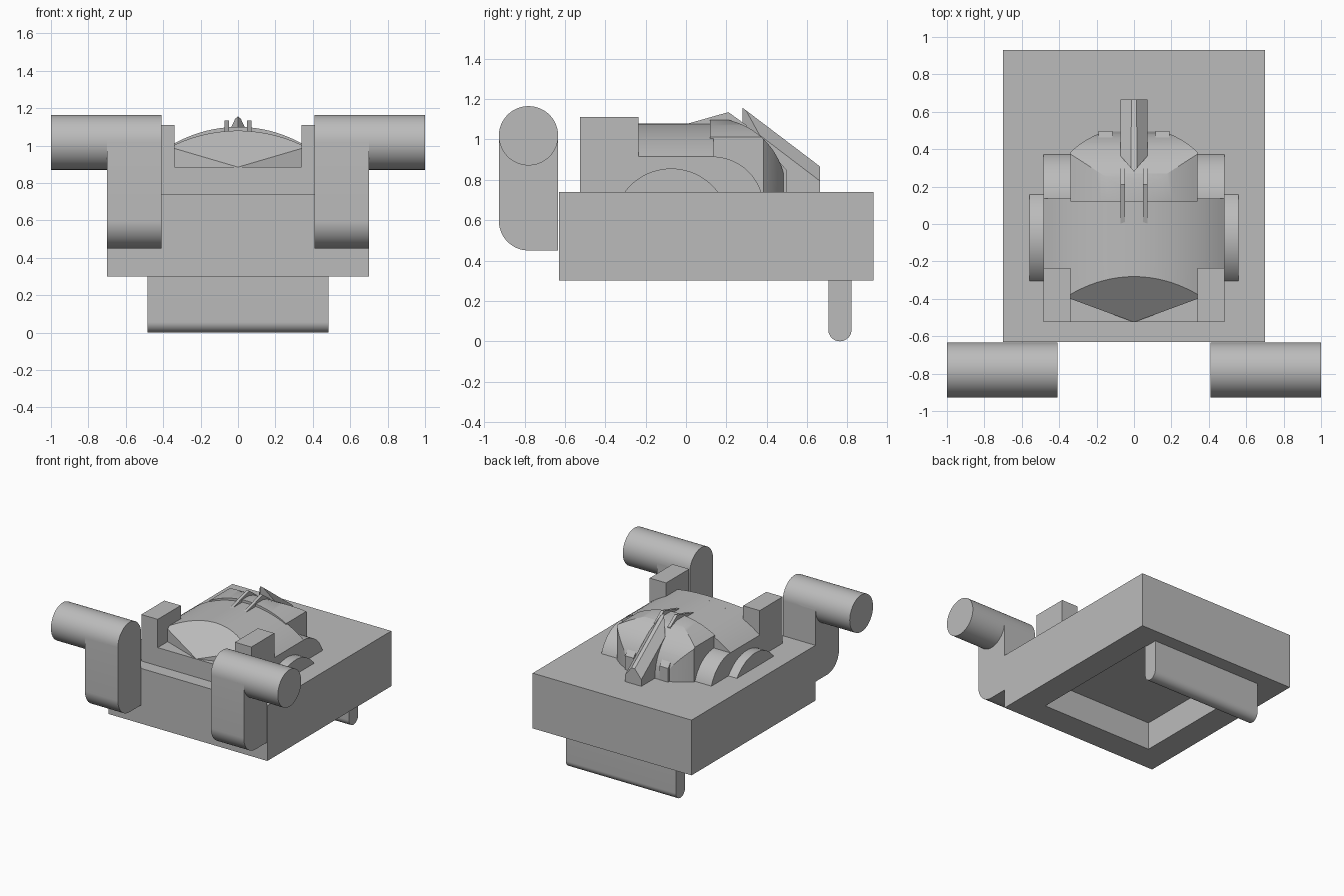
import bpy, bmesh
from math import sin, cos, radians, asin, degrees
from mathutils import Vector

if "Cube" in bpy.data.objects:
    bpy.data.objects.remove(bpy.data.objects["Cube"])

grey = bpy.data.materials.new("plain grey")
grey.use_nodes = True
grey.diffuse_color = (0.5, 0.5, 0.5, 1)
grey.node_tree.nodes["Principled BSDF"].inputs["Base Color"].default_value = (0.5, 0.5, 0.5, 1)


def arc(cu, cv, r, a0, a1, n=24):
    """Points on a circle arc, in degrees."""
    steps = [radians(a0 + (a1 - a0) * i / n) for i in range(n + 1)]
    return [(cu + r * cos(a), cv + r * sin(a)) for a in steps]


def prism(name, pts, axis, lo, hi):
    """Extrude a profile along an axis: x takes (y, z), y takes (x, z), z takes (x, y)."""
    place = {"x": lambda u, v, w: (w, u, v),
             "y": lambda u, v, w: (u, w, v),
             "z": lambda u, v, w: (u, v, w)}[axis]
    bm = bmesh.new()
    face = bm.faces.new([bm.verts.new(place(u, v, lo)) for u, v in pts])
    ext = bmesh.ops.extrude_face_region(bm, geom=[face])
    verts = [g for g in ext["geom"] if isinstance(g, bmesh.types.BMVert)]
    bmesh.ops.translate(bm, verts=verts, vec=Vector(place(0, 0, hi - lo)))
    bmesh.ops.recalc_face_normals(bm, faces=bm.faces)
    mesh = bpy.data.meshes.new(name)
    bm.to_mesh(mesh)
    bm.free()
    mesh.materials.append(grey)
    obj = bpy.data.objects.new(name, mesh)
    bpy.context.collection.objects.link(obj)
    return obj


def box(name, x, y, z):
    return prism(name, [(x[0], y[0]), (x[1], y[0]), (x[1], y[1]), (x[0], y[1])], "z", *z)


def boolean(obj, tool, kind):
    """Apply a boolean and discard the tool."""
    mod = obj.modifiers.new(kind, "BOOLEAN")
    mod.operation, mod.solver, mod.object = kind, "EXACT", tool
    bpy.context.view_layer.objects.active = obj
    bpy.ops.object.modifier_apply(modifier=mod.name)
    bpy.data.objects.remove(tool)


def slice_off(obj, point, normal):
    """Remove everything on the normal side of a plane and cap it."""
    bm = bmesh.new()
    bm.from_mesh(obj.data)
    res = bmesh.ops.bisect_plane(bm, geom=bm.verts[:] + bm.edges[:] + bm.faces[:],
                                 plane_co=point, plane_no=normal, clear_outer=True)
    edges = [g for g in res["geom_cut"] if isinstance(g, bmesh.types.BMEdge)]
    bmesh.ops.contextual_create(bm, geom=edges)
    bmesh.ops.recalc_face_normals(bm, faces=bm.faces)
    bm.to_mesh(obj.data)
    bm.free()


def arch(half, top, r, floor):
    """Profile with upright sides and a shallow round top."""
    a = degrees(asin(half / r))
    return [(-half, floor), (half, floor)] + arc(0, top - r, r, 90 - a, 90 + a)


# Base slab, hollowed underneath
base = box("base_slab", (-.70, .70), (-.63, .93), (.30, .74))
boolean(base, box("base_hollow", (-.49, .49), (-.42, .72), (.2, .52)), "DIFFERENCE")

# Round-edged rail under the back
prism("lower_rail", [(.82, .305), (.705, .305)] + arc(.7625, .0575, .0575, 180, 360),
      "x", -.485, .485)

# Cradle: low block with raised corner posts
box("cradle_block", (-.485, .485), (-.525, -.235), (.735, .885))

for side, s in (("left", 1), ("right", -1)):
    def span(a, b):
        return sorted((s * a, s * b))

    # Hooked arm and its round bar
    prism(side + "_arm", [(-.633, .45), (-.633, 1.018)] + arc(-.78, 1.018, .147, 0, 180)
          + arc(-.78, .597, .147, 180, 270), "x", *span(.41, .70))
    prism(side + "_arm_bar", arc(-.78, 1.018, .147, 0, 352.5, 47), "x", *span(.41, 1))

    box(side + "_post", span(.34, .485), (-.525, -.235), (.735, 1.11))

    # Rounded rear fender and the side disc
    prism(side + "_fender", [(.38, .735), (.13, .735)] + arc(.13, .66, .255, 90, 18),
          "x", *span(.335, .485))
    prism(side + "_side_disc", arc(-.073, .568, .288, 36, 144), "x", *span(.48, .56))

    # Sloped peg at the rear
    prism(side + "_rear_peg", [(.40, .735), (.497, .735), (.497, .85), (.40, .96)],
          "x", *span(.115, .19))

    # Fin of the forked crest front
    prism(side + "_crest_fin", [(-.02, 1.07), (.21, 1.135), (.30, 1.07), (.30, 1.0), (.0, 1.0)],
          "x", *span(.048, .072))

# Broad arched band across the middle
prism("middle_band", arch(.485, 1.08, .795, .735), "y", -.236, .135)

# Pointed prow with a sloping face
prow = prism("front_prow", arch(.34, 1.08, .795, .88), "y", -.56, -.22)
slice_off(prow, (0, -.525, .885), (0, -.8, 1))
for s in (1, -1):
    slice_off(prow, (0, -.525, .885), (s * .125, -.34, 0))

# Rear dome: crossing arches trimmed by an upright cylinder
dome = prism("rear_dome", arch(.34, 1.1, .7, .735), "y", .12, .6)
boolean(dome, prism("dome_slope", [(.50, .7), (.0, .7), (.0, 1.105)]
                    + arc(.13, .74, .365, 90, 0), "x", -.5, .5), "INTERSECT")
boolean(dome, prism("dome_round", arc(0, .025, .495, 0, 356.25, 95), "z", .6, 1.3), "INTERSECT")

# Roof-shaped crest running down the back
crest = prism("rear_crest", [(-.072, .735), (.072, .735), (.072, 1.3), (-.072, 1.3)], "y", .21, .665)
slice_off(crest, (0, .28, 1.157), (0, .292, .385))
for s in (1, -1):
    slice_off(crest, (s * .015, .28, 1.157), (s * 1.25, .76, 1))
    slice_off(crest, (0, .28, 1), (s * .07, -.06, 0))

# Crisp edges, smooth curves
for obj in bpy.context.scene.objects:
    obj.select_set(obj.type == "MESH")
bpy.context.view_layer.objects.active = base
bpy.ops.object.shade_smooth_by_angle(angle=radians(25))
